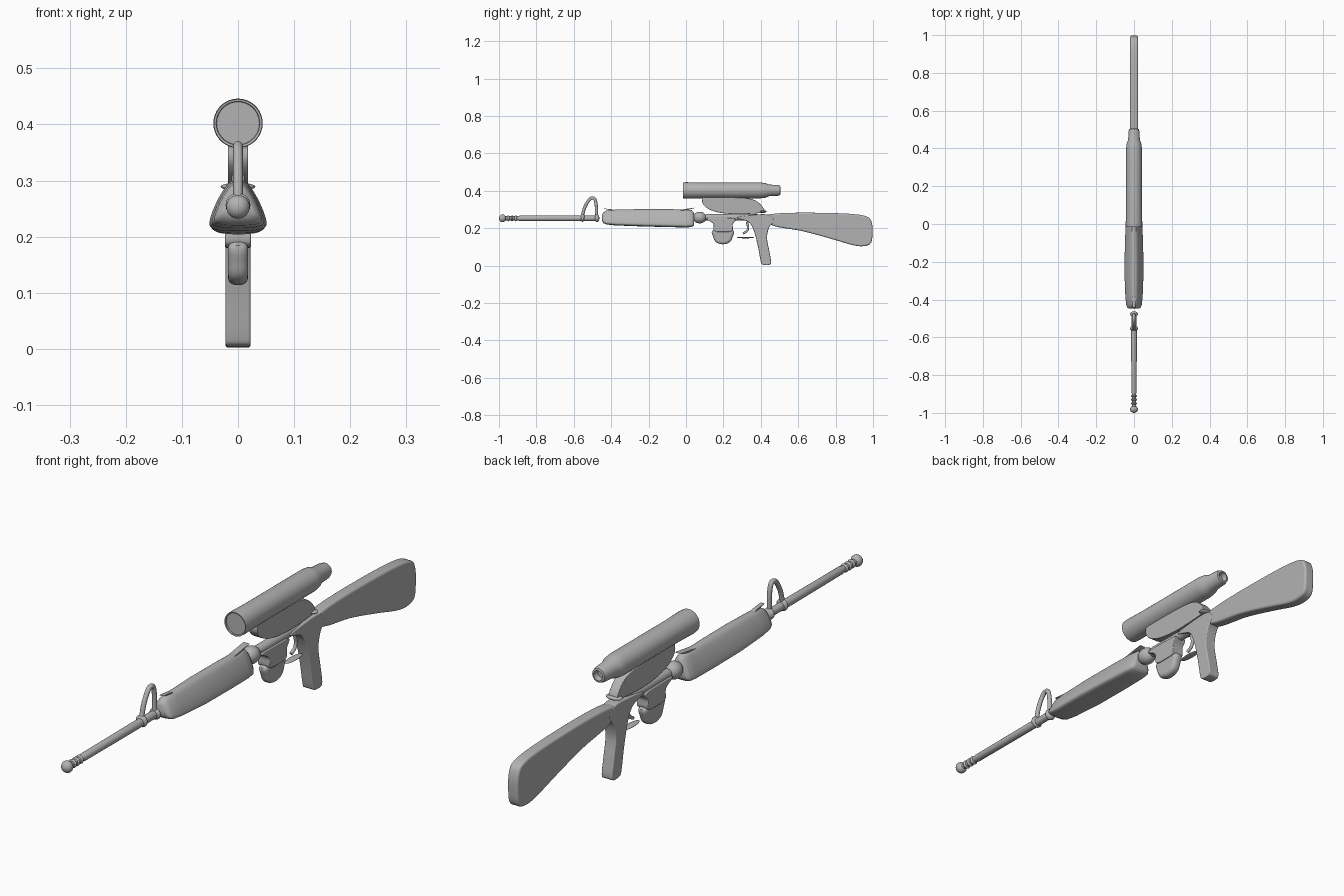
import bpy, bmesh, math
from mathutils import Vector

cube = bpy.data.objects.get("Cube")
if cube:
    bpy.data.objects.remove(cube, do_unlink=True)

grey = bpy.data.materials.new("plain_grey")
grey.use_nodes = True
GREY = (0.45, 0.45, 0.45, 1)
grey.diffuse_color = GREY
grey.node_tree.nodes["Principled BSDF"].inputs["Base Color"].default_value = GREY


def finish(name, bm, angle=40):
    bmesh.ops.recalc_face_normals(bm, faces=bm.faces)
    mesh = bpy.data.meshes.new(name)
    bm.to_mesh(mesh)
    bm.free()
    obj = bpy.data.objects.new(name, mesh)
    bpy.context.collection.objects.link(obj)
    mesh.materials.append(grey)
    bpy.ops.object.select_all(action='DESELECT')
    obj.select_set(True)
    bpy.context.view_layer.objects.active = obj
    bpy.ops.object.shade_smooth_by_angle(angle=math.radians(angle))
    return obj


def spline(points, closed=True, steps=5):
    """Smooth curve through the points."""
    n, out = len(points), []
    pts = [Vector(p) for p in points]
    pick = (lambda i: pts[i % n]) if closed else (lambda i: pts[max(0, min(n - 1, i))])
    for i in range(n if closed else n - 1):
        a, b, c, d = (pick(i + k) for k in (-1, 0, 1, 2))
        for s in range(steps):
            t = s / steps
            out.append(0.5 * (2 * b + (c - a) * t + (2 * a - 5 * b + 4 * c - d) * t ** 2
                              + (3 * b - a - 3 * c + d) * t ** 3))
    return out if closed else out + [pts[-1]]


def skin(name, rings, angle=40):
    """Joins rings of points into a capped tube."""
    bm = bmesh.new()
    loops = [[bm.verts.new(p) for p in ring] for ring in rings]
    n = len(loops[0])
    for a, b in zip(loops, loops[1:]):
        for i in range(n):
            bm.faces.new((a[i], a[(i + 1) % n], b[(i + 1) % n], b[i]))
    bm.faces.new(loops[0])
    bm.faces.new(loops[-1])
    return finish(name, bm, angle)


def lathe(name, profile, z, sides=28):
    """Turned part along y from (y, radius) pairs."""
    turns = [2 * math.pi * i / sides for i in range(sides)]
    return skin(name, [[(r * math.cos(t), y, z + r * math.sin(t)) for t in turns]
                       for y, r in profile])


def slab(name, outline, half, bevel, steps=5):
    """Side outline of (y, z) pairs, widened in x with rounded rims."""
    pts = spline(outline, steps=steps)
    obj = skin(name, [[(x, p[0], p[1]) for p in pts] for x in (-half, half)])
    mod = obj.modifiers.new("rounded_rim", 'BEVEL')
    mod.width, mod.segments = bevel, 4
    mod.limit_method, mod.angle_limit = 'ANGLE', math.radians(60)
    return obj


def ball(name, centre, size):
    bm = bmesh.new()
    bmesh.ops.create_uvsphere(bm, u_segments=24, v_segments=16, radius=1)
    bmesh.ops.scale(bm, vec=size, verts=bm.verts)
    bmesh.ops.translate(bm, vec=centre, verts=bm.verts)
    return finish(name, bm)


def tube(name, points, radius, sides=12):
    """Round wire lying in the plane x = 0."""
    path = spline(points, closed=False)
    rings = []
    for i, p in enumerate(path):
        d = (path[min(i + 1, len(path) - 1)] - path[max(i - 1, 0)]).normalized()
        ring = []
        for k in range(sides):
            t = 2 * math.pi * k / sides
            u, v = radius * math.cos(t), radius * math.sin(t)
            ring.append((u, p[0] - d[1] * v, p[1] + d[0] * v))
        rings.append(ring)
    return skin(name, rings)


# Barrel with its muzzle and collars
AXIS = 0.253
lathe("barrel", [(-0.98, 0.011), (-0.9, 0.011), (-0.89, 0.014), (-0.6, 0.015),
                 (-0.47, 0.014)], AXIS)
ball("muzzle", (0, -0.981, AXIS), (0.021, 0.019, 0.021))
for i in range(3):
    ball(f"muzzle_ring_{i + 1}", (0, -0.95 + i * 0.02, AXIS), (0.016, 0.008, 0.016))
ball("sight_collar", (0, -0.553, AXIS + 0.003), (0.022, 0.012, 0.022))
ball("barrel_end", (0, -0.476, AXIS), (0.021, 0.013, 0.021))

# Front sight loop
tube("front_sight", [(-0.555, 0.26), (-0.542, 0.31), (-0.518, 0.352), (-0.498, 0.362),
                     (-0.485, 0.35), (-0.479, 0.31), (-0.479, 0.25)], 0.0085)

# Hand guard, lofted from a rounded triangular section
half = [(0, 0), (0.5, 0.01), (0.88, 0.05), (1, 0.14), (0.93, 0.32), (0.76, 0.55),
        (0.54, 0.77), (0.3, 0.94), (0, 1)]
section = spline(half + [(-x, z) for x, z in half[-2:0:-1]], steps=3)
stations = [(-0.448, 0.026, 0.24, 0.272), (-0.442, 0.036, 0.227, 0.285),
            (-0.425, 0.042, 0.22, 0.295), (-0.38, 0.046, 0.215, 0.299),
            (-0.25, 0.051, 0.21, 0.302), (-0.1, 0.048, 0.206, 0.302),
            (0.0, 0.044, 0.204, 0.3), (0.03, 0.041, 0.206, 0.297),
            (0.041, 0.034, 0.214, 0.285), (0.044, 0.024, 0.225, 0.27)]
skin("hand_guard", [[(w * p[0], y, lo + (hi - lo) * p[1]) for p in section]
                    for y, w, lo, hi in stations], 60)
slab("guard_rear_lip", [(-0.05, 0.295), (0.05, 0.31), (0.0, 0.297)], 0.012, 0.001, 3)
slab("guard_front_lip", [(-0.442, 0.305), (-0.39, 0.3), (-0.39, 0.294)], 0.008, 0.001, 3)

# Joint and receiver
ball("barrel_joint", (0, 0.073, 0.257), (0.031, 0.036, 0.031))
lathe("receiver_rod", [(0.09, 0.014), (0.12, 0.018), (0.3, 0.018), (0.42, 0.016),
                       (0.46, 0.01)], 0.258)
slab("receiver_top", [(0.087, 0.355), (0.1, 0.365), (0.22, 0.365), (0.34, 0.358),
                      (0.39, 0.335), (0.42, 0.295), (0.4, 0.282), (0.28, 0.275),
                      (0.18, 0.283), (0.12, 0.303), (0.09, 0.33)], 0.018, 0.01)
ball("charging_handle", (0, 0.412, 0.289), (0.031, 0.02, 0.007))

# Magazine well and rounded magazine
slab("magazine_well", [(0.105, 0.252), (0.18, 0.255), (0.262, 0.25), (0.25, 0.22),
                       (0.247, 0.186), (0.2, 0.18), (0.15, 0.186), (0.145, 0.225)],
     0.023, 0.007)
slab("magazine", [(0.145, 0.19), (0.25, 0.19), (0.248, 0.15), (0.232, 0.124),
                  (0.197, 0.114), (0.162, 0.124), (0.147, 0.15)], 0.018, 0.014)

# Trigger and guard plate
tube("trigger", [(0.325, 0.235), (0.332, 0.205), (0.325, 0.185), (0.305, 0.172)], 0.006)
ball("trigger_guard", (0, 0.318, 0.15), (0.014, 0.048, 0.004))

# Grip and shoulder stock
slab("grip", [(0.27, 0.258), (0.36, 0.272), (0.44, 0.272), (0.47, 0.24), (0.445, 0.205),
              (0.433, 0.15), (0.445, 0.08), (0.455, 0.02), (0.445, 0.004),
              (0.41, 0.006), (0.399, 0.025), (0.385, 0.1), (0.363, 0.185),
              (0.335, 0.232)], 0.022, 0.008)
slab("stock", [(0.405, 0.255), (0.46, 0.276), (0.62, 0.283), (0.86, 0.278),
               (0.965, 0.263), (0.993, 0.23), (0.997, 0.17), (0.988, 0.12), (0.95, 0.104),
               (0.89, 0.11), (0.77, 0.145), (0.62, 0.185), (0.47, 0.212)], 0.021, 0.011)

# Scope with a recessed eyepiece
lathe("scope", [(-0.012, 0.038), (-0.016, 0.039), (-0.017, 0.043), (0.0, 0.044),
                (0.08, 0.042), (0.4, 0.042), (0.425, 0.039), (0.445, 0.031),
                (0.49, 0.029), (0.503, 0.025), (0.505, 0.018), (0.485, 0.014)], 0.402, 36)
